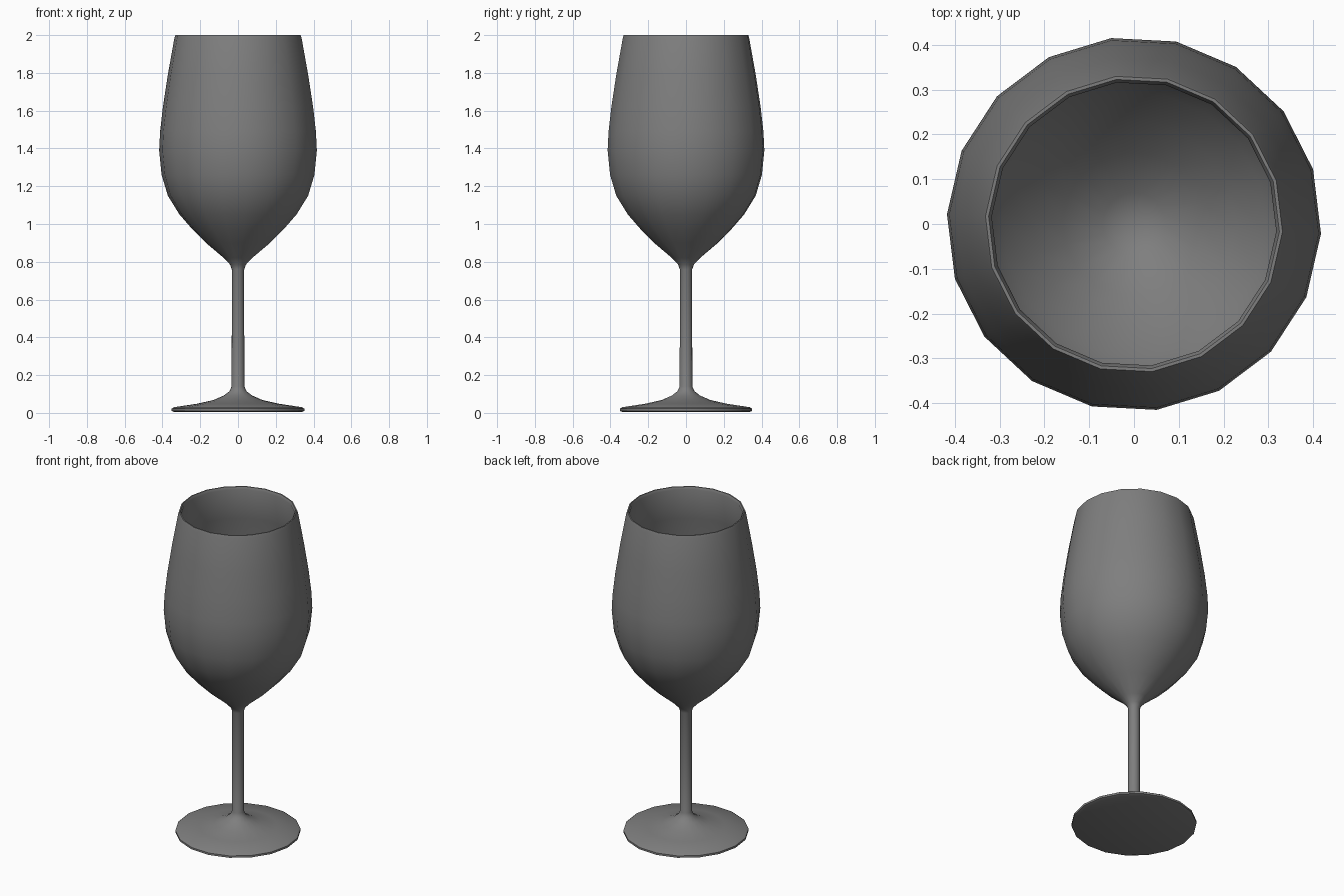
import bpy, bmesh, math

if "Cube" in bpy.data.objects:
    bpy.data.objects.remove(bpy.data.objects["Cube"])

SIDES = 18
TURN = math.radians(-3)

glass = bpy.data.materials.new("grey_glass")
glass.diffuse_color = (0.21, 0.21, 0.21, 1)
glass.use_nodes = True
glass.node_tree.nodes["Principled BSDF"].inputs["Base Color"].default_value = glass.diffuse_color

# Closed profile (radius, height): base, stem, outer bowl, rim, inner bowl
profile = [
    (0, 0.004), (0.335, 0.004), (0.352, 0.01), (0.352, 0.022), (0.34, 0.03),
    (0.22, 0.048), (0.13, 0.068), (0.075, 0.092), (0.045, 0.115), (0.034, 0.14),
    (0.033, 0.45), (0.033, 0.76), (0.042, 0.785), (0.075, 0.82), (0.17, 0.90),
    (0.24, 0.97), (0.31, 1.05), (0.372, 1.15), (0.405, 1.26), (0.418, 1.39),
    (0.413, 1.49), (0.398, 1.62), (0.372, 1.79), (0.337, 1.985),
    (0.332, 2.0), (0.325, 2.0), (0.318, 1.985),
    (0.353, 1.79), (0.379, 1.62), (0.394, 1.49), (0.399, 1.39), (0.387, 1.26),
    (0.355, 1.16), (0.295, 1.063), (0.228, 0.985), (0.16, 0.915), (0.07, 0.845),
    (0, 0.825),
]


def lathe(name, pts):
    """Spin a profile whose two ends sit on the axis."""
    bm = bmesh.new()
    rings = []
    for r, z in pts:
        if r == 0:
            rings.append([bm.verts.new((0, 0, z))] * SIDES)
        else:
            rings.append([bm.verts.new((r * math.cos(TURN + math.tau * i / SIDES),
                                        r * math.sin(TURN + math.tau * i / SIDES), z))
                          for i in range(SIDES)])
    for a, b in zip(rings, rings[1:]):
        for i in range(SIDES):
            j = (i + 1) % SIDES
            quad = list(dict.fromkeys((a[i], a[j], b[j], b[i])))
            bm.faces.new(quad)
    bmesh.ops.recalc_face_normals(bm, faces=bm.faces)
    mesh = bpy.data.meshes.new(name)
    bm.to_mesh(mesh)
    bm.free()
    mesh.materials.append(glass)
    obj = bpy.data.objects.new(name, mesh)
    bpy.context.collection.objects.link(obj)
    return obj


# Whole stemmed glass as one smooth lathe
goblet = lathe("wine_glass", profile)
bpy.context.view_layer.objects.active = goblet
goblet.select_set(True)
bpy.ops.object.shade_smooth_by_angle(angle=math.radians(50))
